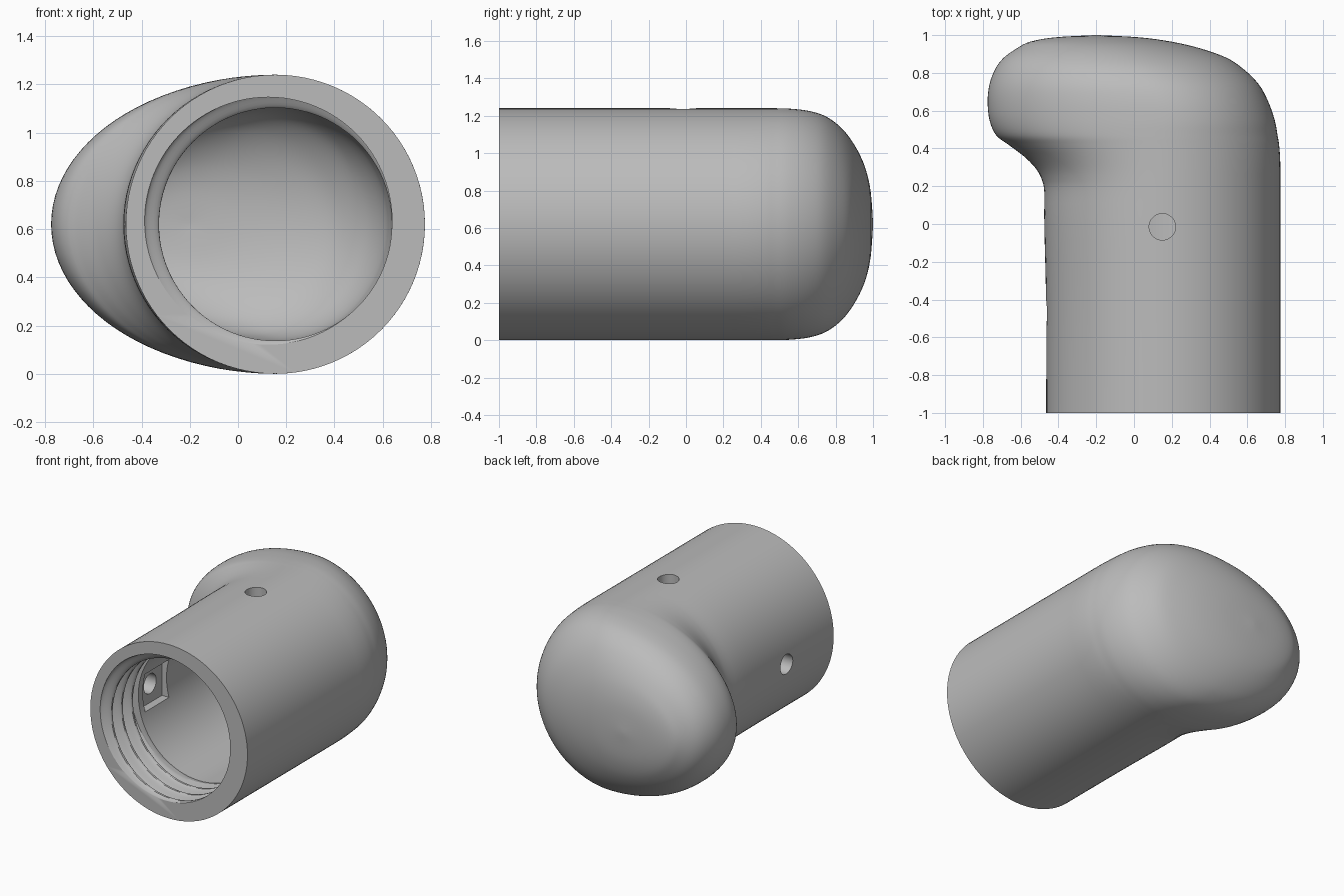
import bpy, bmesh, math
from mathutils import Matrix, Vector

if "Cube" in bpy.data.objects:
    bpy.data.objects.remove(bpy.data.objects["Cube"])

CX, CZ, R, BORE = 0.155, 0.62, 0.62, 0.483
SIDES = 96

grey = bpy.data.materials.new("plain grey")
grey.use_nodes = True
colour = (0.5, 0.5, 0.5, 1)
grey.diffuse_color = colour
grey.node_tree.nodes["Principled BSDF"].inputs["Base Color"].default_value = colour


def finish(bm, name):
    bmesh.ops.recalc_face_normals(bm, faces=bm.faces)
    mesh = bpy.data.meshes.new(name)
    bm.to_mesh(mesh)
    bm.free()
    mesh.materials.append(grey)
    obj = bpy.data.objects.new(name, mesh)
    bpy.context.scene.collection.objects.link(obj)
    return obj


def loft(name, rings):
    """Skin a list of point rings and close both ends."""
    bm = bmesh.new()
    loops = [[bm.verts.new(p) for p in ring] for ring in rings]
    for a, b in zip(loops, loops[1:]):
        for i in range(SIDES):
            j = (i + 1) % SIDES
            bm.faces.new((a[i], a[j], b[j], b[i]))
    bm.faces.new(loops[0])
    bm.faces.new(loops[-1])
    return finish(bm, name)


def smooth_path(points, steps=4):
    """Catmull-Rom interpolation through the sections."""
    pts = [Vector(p) for p in points]
    out = []
    for i in range(len(pts) - 1):
        a, b, c, d = pts[max(i - 1, 0)], pts[i], pts[i + 1], pts[min(i + 2, len(pts) - 1)]
        for s in range(steps):
            t = s / steps
            out.append(0.5 * (2 * b + (c - a) * t + (2 * a - 5 * b + 4 * c - d) * t * t
                              + (3 * b - a - 3 * c + d) * t ** 3))
    return out + [pts[-1]]


def section(y, left, right, h, y_out, k=1.0):
    """Two half ellipses joined at a centre that drifts along the cap."""
    t = min(max((y - 0.5) * 2, 0), 1)
    c = CX - 0.355 * t * t
    ring = []
    for i in range(SIDES):
        a = math.tau * i / SIDES
        w = right - c if math.cos(a) > 0 else c - left
        ring.append((c + k * w * math.cos(a), y_out, CZ + k * h * math.sin(a)))
    return ring


# Sections of tube and head: y, left edge, right edge, half height
sections = smooth_path([
    (-1, -.465, .775, R), (-.45, -.465, .775, R), (0, -.475, .775, R), (.17, -.475, .775, R),
    (.24, -.49, .775, R), (.3, -.525, .775, R), (.36, -.585, .773, R), (.42, -.665, .768, R),
    (.47, -.73, .76, R), (.55, -.765, .745, .618), (.65, -.775, .71, .607),
    (.74, -.765, .66, .58), (.82, -.735, .58, .525), (.88, -.69, .49, .455),
    (.93, -.62, .35, .37), (.965, -.55, .2, .28), (.988, -.42, .03, .17), (1, -.21, -.19, .01)])

body = loft("elbow_cap_body", [section(*s, s[0]) for s in sections])

# Hollow interior follows the outer form
K = BORE / R


def inner_y(y):
    return y if y < 0.2 else 0.2 + (y - 0.2) * 0.83


inner = [section(*s, inner_y(s[0]), K) for s in sections]
inner.insert(0, [(x, y - 0.05, z) for x, y, z in inner[0]])
cutters = [loft("bore_cutter", inner)]

# Internal thread: an off-centre circle twisted along the bore
PITCH, OFFSET, THREAD_R = 0.114, 0.033, 0.513
rings = []
for n in range(55):
    y = -1.04 + n * PITCH / 16
    a = math.radians(155) - math.tau * (y + 1) / PITCH
    x0, z0 = CX + OFFSET * math.cos(a), CZ + OFFSET * math.sin(a)
    rings.append([(x0 + THREAD_R * math.cos(math.tau * i / SIDES), y,
                   z0 + THREAD_R * math.sin(math.tau * i / SIDES)) for i in range(SIDES)])
cutters.append(loft("thread_cutter", rings))


def hole(name, centre, axis):
    bm = bmesh.new()
    rot = Vector(axis).to_track_quat("Z", "Y").to_matrix().to_4x4()
    bmesh.ops.create_cone(bm, cap_ends=True, segments=48, radius1=0.07, radius2=0.07,
                          depth=0.4, matrix=Matrix.Translation(centre) @ rot)
    cutters.append(finish(bm, name))


# Screw holes in the top and the side
hole("top_hole_cutter", (CX - 0.005, -0.015, CZ + 0.55), (0, 0, 1))
hole("side_hole_cutter", (CX - 0.55, -0.47, CZ), (1, 0, 0))

# Square nut recess behind the side hole
bm = bmesh.new()
bmesh.ops.create_cube(bm, size=1, matrix=Matrix.Translation((CX - 0.42, -0.47, CZ))
                      @ Matrix.Diagonal((0.2, 0.27, 0.27, 1)))
cutters.append(finish(bm, "nut_recess_cutter"))

# Cut everything out of the body
for cutter in cutters:
    cutter.hide_render = True
    mod = body.modifiers.new(cutter.name, "BOOLEAN")
    mod.operation, mod.solver, mod.object = "DIFFERENCE", "EXACT", cutter
bpy.context.view_layer.update()
graph = bpy.context.evaluated_depsgraph_get()
cut_mesh = bpy.data.meshes.new_from_object(body.evaluated_get(graph))
body.modifiers.clear()
body.data = cut_mesh
for cutter in cutters:
    bpy.data.objects.remove(cutter)

bpy.ops.object.select_all(action="DESELECT")
body.select_set(True)
bpy.context.view_layer.objects.active = body
bpy.ops.object.shade_smooth_by_angle(angle=math.radians(30))
